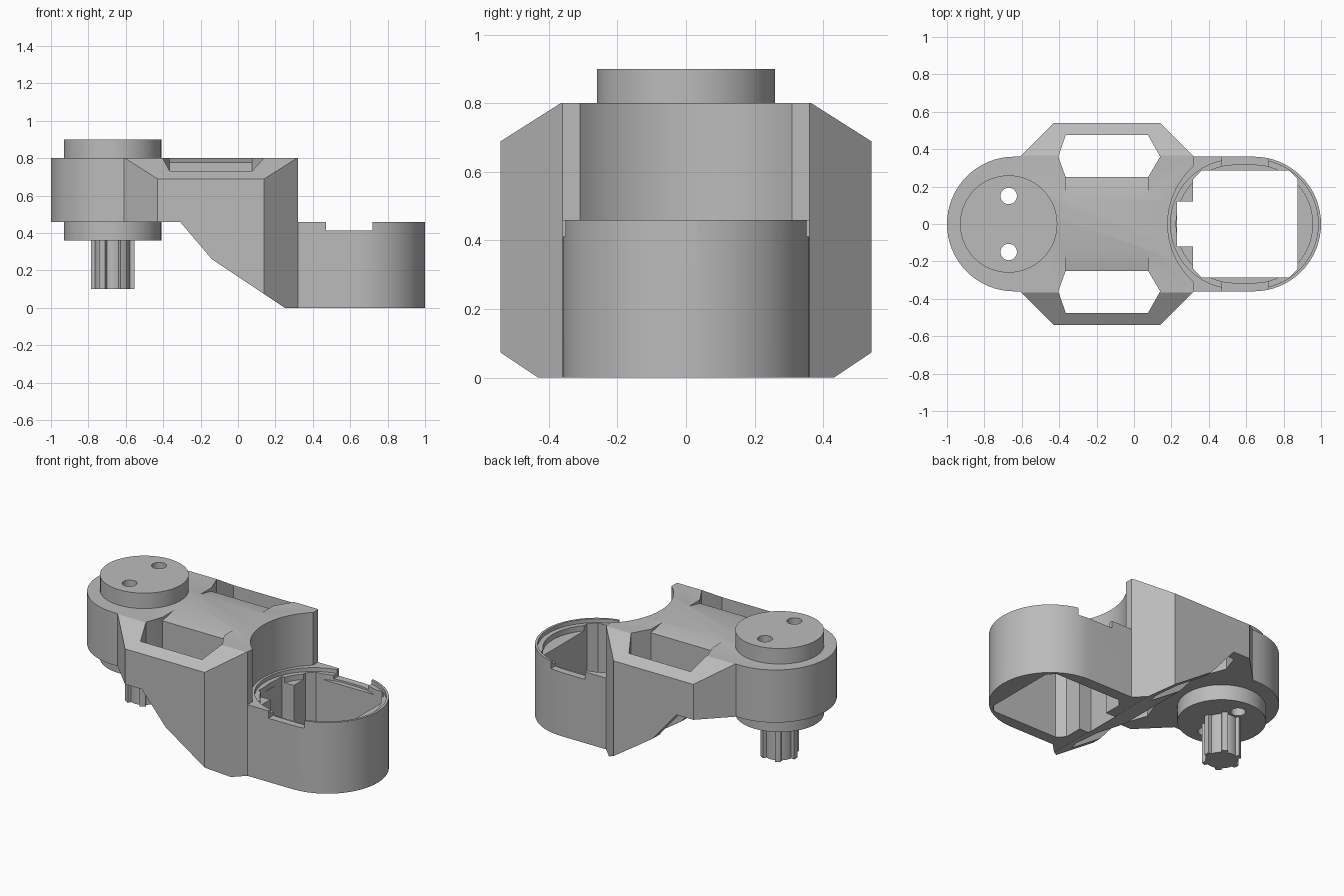
import bpy, bmesh, math
from mathutils import Vector

if "Cube" in bpy.data.objects:
    bpy.data.objects.remove(bpy.data.objects["Cube"])

grey = bpy.data.materials.new("plain grey")
grey.diffuse_color = (0.5, 0.5, 0.5, 1)
grey.use_nodes = True
grey.node_tree.nodes["Principled BSDF"].inputs["Base Color"].default_value = grey.diffuse_color


def prism(name, pts, lo, hi, axis='z'):
    """Extrude a 2D outline along an axis: z uses (x,y), y uses (x,z), x uses (y,z)."""
    place = {'z': lambda a, b, t: (a, b, t),
             'y': lambda a, b, t: (a, t, b),
             'x': lambda a, b, t: (t, a, b)}[axis]
    bm = bmesh.new()
    face = bm.faces.new([bm.verts.new(place(a, b, lo)) for a, b in pts])
    ext = bmesh.ops.extrude_face_region(bm, geom=[face])
    moved = [v for v in ext['geom'] if isinstance(v, bmesh.types.BMVert)]
    bmesh.ops.translate(bm, verts=moved, vec=Vector(place(0, 0, hi - lo)))
    bmesh.ops.recalc_face_normals(bm, faces=bm.faces)
    mesh = bpy.data.meshes.new(name)
    bm.to_mesh(mesh)
    bm.free()
    mesh.materials.append(grey)
    ob = bpy.data.objects.new(name, mesh)
    bpy.context.collection.objects.link(ob)
    return ob


def arc(cx, cy, r, a0, a1, n=32):
    return [(cx + r * math.cos(math.radians(a0 + (a1 - a0) * i / n)),
             cy + r * math.sin(math.radians(a0 + (a1 - a0) * i / n))) for i in range(n + 1)]


def circle(cx, cy, r, n=64):
    return arc(cx, cy, r, 0, 360, n)[:-1]


def stadium(x0, x1, r):
    return arc(x1, 0, r, -90, 90) + arc(x0, 0, r, 90, 270)


def mirror_y(pts):
    return [(x, -y) for x, y in reversed(pts)]


def boolean(ob, cutter, op='DIFFERENCE'):
    cutter.hide_render = True
    m = ob.modifiers.new("cut", 'BOOLEAN')
    m.operation, m.solver, m.object = op, 'EXACT', cutter
    bpy.context.view_layer.objects.active = ob
    bpy.ops.object.modifier_apply(modifier=m.name)
    bpy.data.objects.remove(cutter)


# Arm body: plan outline crossed with the front profile
side = [(0.32, 0.36), (0.14, 0.54), (-0.43, 0.54), (-0.61, 0.36)]
plan = arc(0.64, 0, 0.36, -90, 90) + side + arc(-0.64, 0, 0.36, 90, 270) + mirror_y(side)
body = prism("arm_body", plan, -0.05, 0.9)
profile = [(-1.1, 0.46), (-0.31, 0.46), (-0.14, 0.26), (0.25, 0), (1.1, 0),
           (1.1, 0.46), (0.32, 0.46), (0.32, 0.8), (-1.1, 0.8)]
boolean(body, prism("profile", profile, -0.7, 0.7, 'y'), 'INTERSECT')

# Side chamfers, windows and the sloped inner window edges
window = [(-0.405, 0.36), (-0.365, 0.25), (0.075, 0.25),
          (0.14, 0.36), (0.075, 0.475), (-0.365, 0.475)]
for s in (1, -1):
    chamfer = [(s * 0.34, 0.816), (s * 0.6, 0.816), (s * 0.6, 0.651)]
    boolean(body, prism("chamfer", chamfer, -1.1, 0.5, 'x'))
    boolean(body, prism("window", [(x, s * y) for x, y in window], -0.1, 1))
    slope = [(s * 0.14, 0.8), (s * 0.14, 0.82), (s * 0.26, 0.82), (s * 0.26, 0.775)]
    boolean(body, prism("slope", slope, -0.365, 0.075, 'x'))

# Round clearance above the socket, stepped rim and square socket hole
boolean(body, prism("clearance", circle(0.593, 0, 0.413), 0.46, 0.9))
boolean(body, prism("rim_step", stadium(0.54, 0.64, 0.345), 0.435, 0.5))
boolean(body, prism("ledge", stadium(0.54, 0.64, 0.315), 0.40, 0.5))
half = [(0.875, 0.24), (0.83, 0.285), (0.36, 0.285), (0.315, 0.24), (0.315, 0.12), (0.23, 0.12)]
boolean(body, prism("socket", half + mirror_y(half), -0.1, 0.5))
boolean(body, prism("rim_notch", [(0.47, 0.412), (0.72, 0.412), (0.72, 0.6), (0.47, 0.6)],
                    -0.6, 0.6, 'y'))

# Discs above and below the head
CX = -0.67
top_disc = prism("top_disc", circle(CX, 0, 0.26), 0.8, 0.9)
lower_disc = prism("lower_disc", circle(CX, 0, 0.26), 0.36, 0.46)

# Splined shaft with six ribs
shaft_outline = []
for k in range(6):
    a = 60 * k
    shaft_outline += arc(CX, 0, 0.117, a - 9, a + 9, 3) + arc(CX, 0, 0.095, a + 11, a + 49, 6)
shaft = prism("splined_shaft", shaft_outline, 0.1, 0.36)

# Two bolt holes through head and discs
for ob in (body, top_disc, lower_disc):
    for y in (0.15, -0.15):
        boolean(ob, prism("bolt_hole", circle(CX, y, 0.044, 32), 0.2, 1.0))

# Smooth curved walls, sharp edges
bpy.ops.object.select_all(action='DESELECT')
for ob in (body, top_disc, lower_disc, shaft):
    ob.select_set(True)
bpy.context.view_layer.objects.active = body
bpy.ops.object.shade_smooth_by_angle(angle=math.radians(25))
